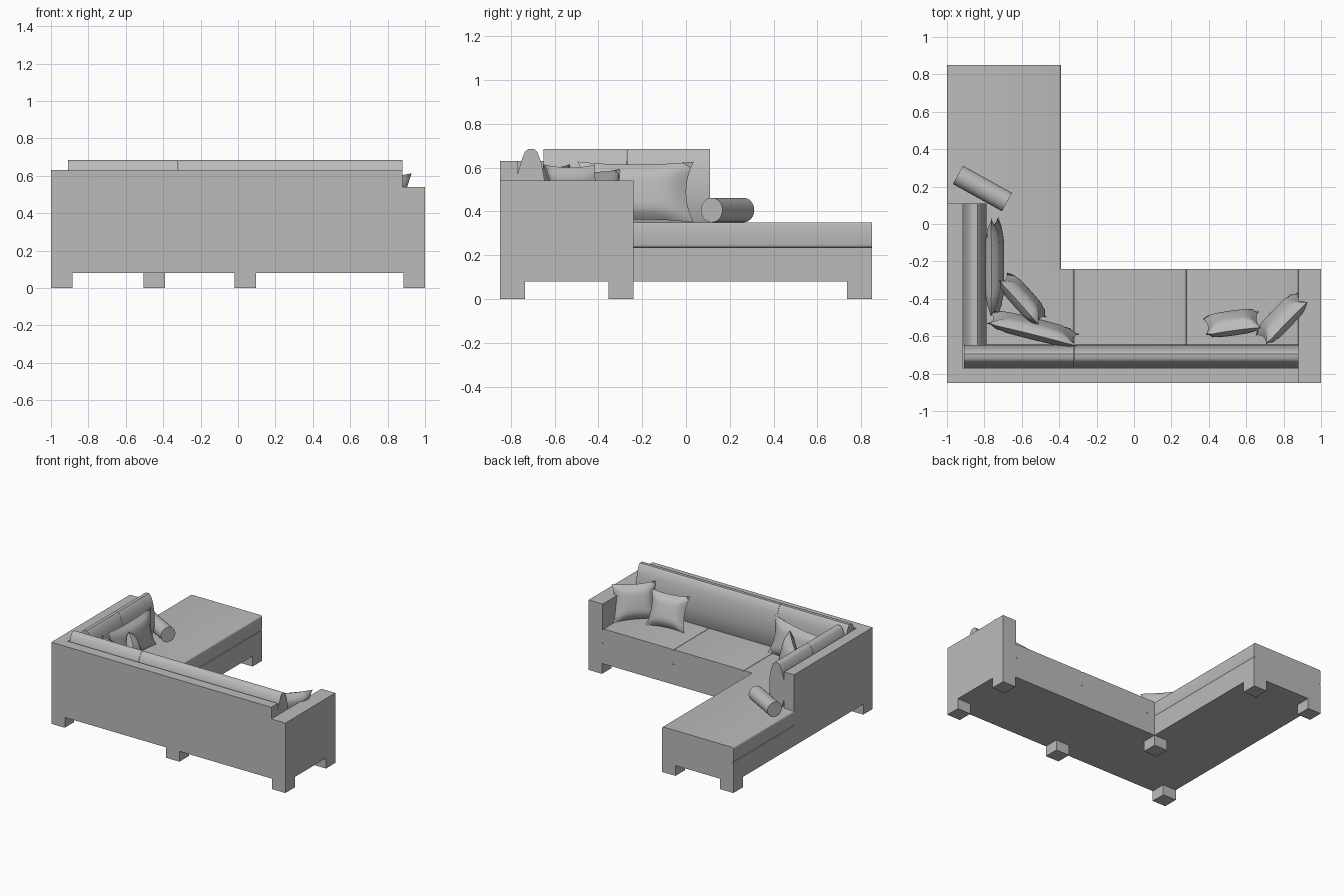
import bpy, bmesh, math
from mathutils import Matrix, Vector

cube = bpy.data.objects.get("Cube")
if cube:
    bpy.data.objects.remove(cube, do_unlink=True)

fabric = bpy.data.materials.new("grey_fabric")
fabric.use_nodes = True
GREY = (0.5, 0.5, 0.5, 1)
fabric.diffuse_color = GREY
fabric.node_tree.nodes["Principled BSDF"].inputs["Base Color"].default_value = GREY

FLOOR, SEAT_LOW, SEAT_TOP, ARM_TOP, BACK_TOP = 0.08, 0.235, 0.35, 0.54, 0.63


def finish(name, bm, smooth=True):
    bmesh.ops.recalc_face_normals(bm, faces=bm.faces)
    mesh = bpy.data.meshes.new(name)
    bm.to_mesh(mesh)
    bm.free()
    mesh.materials.append(fabric)
    ob = bpy.data.objects.new(name, mesh)
    bpy.context.collection.objects.link(ob)
    if smooth:
        bpy.ops.object.select_all(action='DESELECT')
        ob.select_set(True)
        bpy.context.view_layer.objects.active = ob
        bpy.ops.object.shade_smooth_by_angle(angle=math.radians(40))
    return ob


def prism(name, outline, depth, smooth=False):
    """Extrude a closed outline of 3D points along a vector."""
    bm = bmesh.new()
    face = bm.faces.new([bm.verts.new(p) for p in outline])
    new = bmesh.ops.extrude_face_region(bm, geom=[face])["geom"]
    bmesh.ops.translate(bm, vec=Vector(depth),
                        verts=[v for v in new if isinstance(v, bmesh.types.BMVert)])
    return finish(name, bm, smooth)


def box(name, x0, x1, y0, y1, z0, z1, rounding=0):
    bm = bmesh.new()
    bmesh.ops.create_cube(bm, size=1)
    for v in bm.verts:
        v.co = ((x0 + x1) / 2 + v.co.x * (x1 - x0),
                (y0 + y1) / 2 + v.co.y * (y1 - y0),
                (z0 + z1) / 2 + v.co.z * (z1 - z0))
    # round only the edges that run front to back
    if rounding:
        long_edges = [e for e in bm.edges
                      if abs(e.verts[0].co.y - e.verts[1].co.y) > 0.01]
        bmesh.ops.bevel(bm, geom=long_edges, offset=rounding, segments=3,
                        profile=0.5, affect='EDGES')
    return finish(name, bm, rounding > 0)


# L-shaped base
plan = [(-1, -0.85), (1, -0.85), (1, -0.24), (-0.39, -0.24), (-0.39, 0.85), (-1, 0.85)]
prism("base", [(x, y, FLOOR) for x, y in plan], (0, 0, SEAT_LOW - FLOOR))

# Back walls and arm
box("long_back", -1, 0.88, -0.85, -0.77, SEAT_LOW, BACK_TOP)
box("side_back", -1, -0.915, -0.77, 0.11, SEAT_LOW, BACK_TOP)
box("arm", 0.88, 1, -0.85, -0.24, SEAT_LOW, ARM_TOP)

# Legs
for i, (x, y) in enumerate([(-1, -0.85), (-0.02, -0.85), (0.885, -0.85), (0.885, -0.355),
                            (-0.505, -0.355), (-0.505, 0.735), (-1, 0.735)]):
    box(f"leg_{i + 1}", x, x + 0.115, y, y + 0.115, 0, FLOOR)

# Seat cushions
for name, x0, x1, y0, y1 in [("seat_left", 0.28, 0.88, -0.77, -0.24),
                             ("seat_middle", -0.32, 0.28, -0.77, -0.24),
                             ("seat_corner", -0.92, -0.32, -0.77, -0.24),
                             ("seat_side", -0.95, -0.39, -0.24, 0.11),
                             ("chaise_cushion", -1, -0.39, 0.11, 0.85)]:
    box(name, x0, x1, y0, y1, SEAT_LOW, SEAT_TOP, 0.012)

# Back cushions: rounded teardrop section, (distance from wall, height)
section = [(0.02, 0.35), (0, 0.42), (0, 0.56), (0.02, 0.63), (0.036, 0.672), (0.052, 0.685),
           (0.078, 0.685), (0.094, 0.67), (0.112, 0.62), (0.125, 0.55), (0.127, 0.47),
           (0.118, 0.4), (0.1, 0.35)]
for name, x0, x1 in [("back_cushion_long", -0.319, 0.88), ("back_cushion_corner", -0.91, -0.321)]:
    prism(name, [(x0, -0.772 + d, z) for d, z in section], (x1 - x0, 0, 0), True)
for name, y0, y1 in [("side_cushion_rear", -0.269, 0.11), ("side_cushion_corner", -0.65, -0.271)]:
    prism(name, [(-0.915 + d, y0, z) for d, z in section], (0, y1 - y0, 0), True)


def pillow(name, x, y, yaw, tilt, half_w, half_h, half_t):
    """Plump pillow with pointed corners, leaning back."""
    bm = bmesh.new()
    n = 10
    for side in (-1, 1):
        grid = []
        for i in range(n + 1):
            row = []
            for j in range(n + 1):
                u, v = 2 * i / n - 1, 2 * j / n - 1
                rim = min(1, (1 - max(abs(u), abs(v))) / 0.4)
                puff = 0.75 * math.sin(rim * math.pi / 2) + 0.25 * (1 - u * u) * (1 - v * v)
                row.append(bm.verts.new((half_w * u * (1 - 0.13 * (1 - v * v)),
                                         side * half_t * puff,
                                         half_h * v * (1 - 0.1 * (1 - u * u)))))
            grid.append(row)
        for i in range(n):
            for j in range(n):
                bm.faces.new((grid[i][j], grid[i + 1][j], grid[i + 1][j + 1], grid[i][j + 1]))
    bmesh.ops.remove_doubles(bm, verts=bm.verts, dist=0.0001)
    turn = Matrix.Rotation(math.radians(yaw), 4, 'Z') @ Matrix.Rotation(math.radians(tilt), 4, 'X')
    bm.transform(turn)
    lowest = min(v.co.z for v in bm.verts)
    bm.transform(Matrix.Translation((x, y, SEAT_TOP - lowest)))
    finish(name, bm)


pillow("side_pillow", -0.745, -0.23, -90, 8, 0.265, 0.14, 0.045)
pillow("corner_pillow", -0.54, -0.56, -14, 14, 0.25, 0.137, 0.045)
pillow("front_pillow", -0.595, -0.4, -48, 14, 0.16, 0.125, 0.05)
pillow("inner_pillow", 0.525, -0.53, 8, 20, 0.15, 0.13, 0.05)
pillow("arm_pillow", 0.79, -0.505, 46, 16, 0.16, 0.137, 0.05)

# Bolster lying on the chaise
bm = bmesh.new()
bmesh.ops.create_cone(bm, cap_ends=True, segments=32, radius1=0.056, radius2=0.056, depth=0.3)
bm.transform(Matrix.Translation((-0.81, 0.19, SEAT_TOP + 0.056))
             @ Matrix.Rotation(math.radians(-29), 4, 'Z') @ Matrix.Rotation(math.pi / 2, 4, 'Y'))
finish("bolster", bm)
